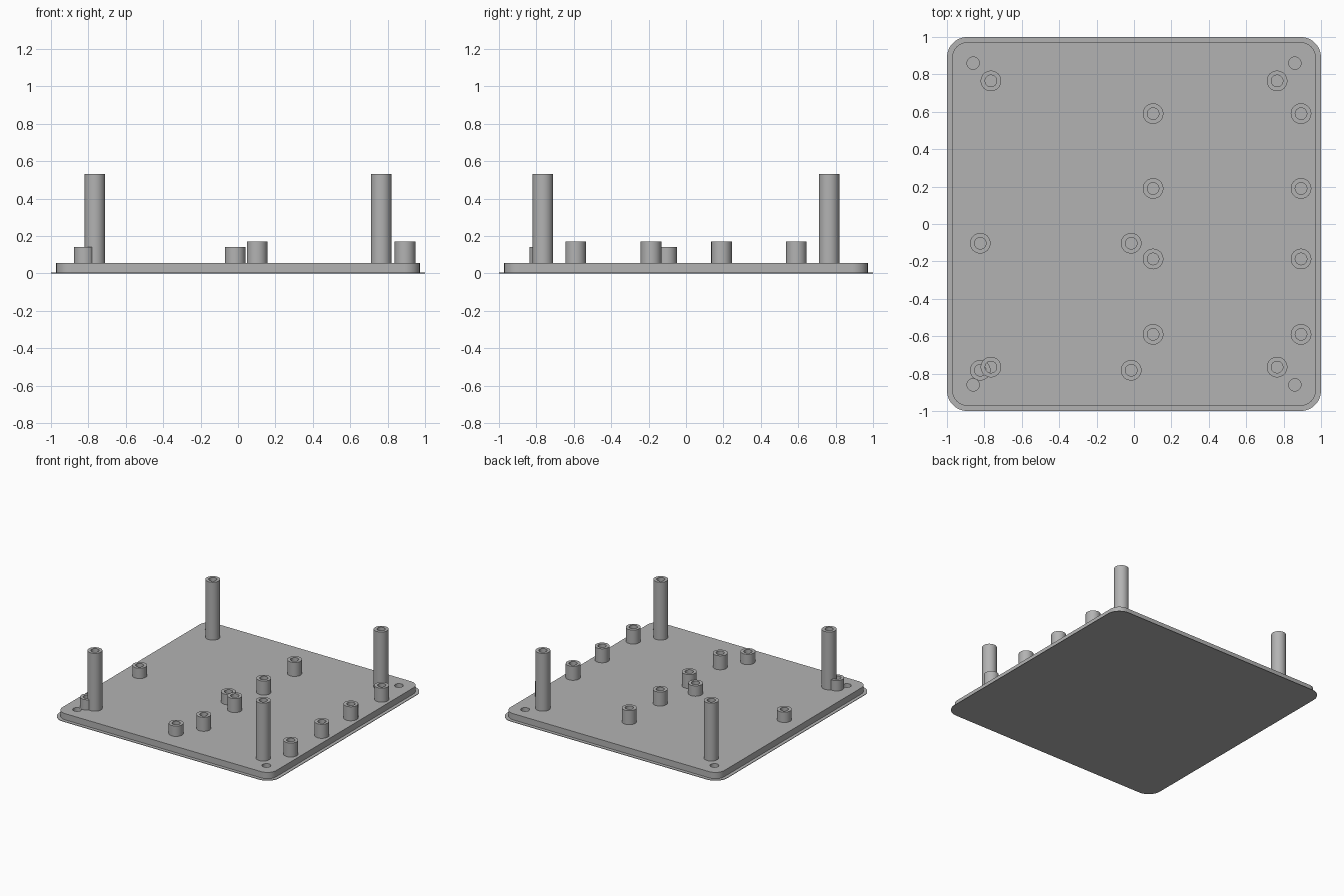
import bpy, bmesh, math

if "Cube" in bpy.data.objects:
    bpy.data.objects.remove(bpy.data.objects["Cube"], do_unlink=True)

GREY = (0.45, 0.45, 0.45, 1)
grey = bpy.data.materials.new("plain grey")
grey.use_nodes = True
grey.diffuse_color = GREY
grey.node_tree.nodes["Principled BSDF"].inputs["Base Color"].default_value = GREY

SEGMENTS = 48
FLANGE_TOP = 0.004
SLAB_TOP = 0.055


def finish(name, bm, location=(0, 0, 0)):
    bmesh.ops.recalc_face_normals(bm, faces=bm.faces)
    mesh = bpy.data.meshes.new(name)
    bm.to_mesh(mesh)
    bm.free()
    obj = bpy.data.objects.new(name, mesh)
    obj.location = location
    bpy.context.collection.objects.link(obj)
    mesh.materials.append(grey)
    return obj


def smooth(obj):
    bpy.ops.object.select_all(action="DESELECT")
    obj.select_set(True)
    bpy.context.view_layer.objects.active = obj
    bpy.ops.object.shade_smooth_by_angle(angle=math.radians(30))


def rounded_plate(name, half, radius, bottom, top):
    """Square plate with rounded corners."""
    bm = bmesh.new()
    verts = []
    for quarter in range(4):
        middle = math.pi / 4 + quarter * math.pi / 2
        cx = math.copysign(half - radius, math.cos(middle))
        cy = math.copysign(half - radius, math.sin(middle))
        for i in range(13):
            a = (quarter + i / 12) * math.pi / 2
            verts.append(bm.verts.new((cx + radius * math.cos(a), cy + radius * math.sin(a), bottom)))
    base = bm.faces.new(verts)
    new = bmesh.ops.extrude_face_region(bm, geom=[base], use_keep_orig=True)["geom"]
    bmesh.ops.translate(bm, vec=(0, 0, top - bottom),
                        verts=[g for g in new if isinstance(g, bmesh.types.BMVert)])
    return finish(name, bm)


def lathe(name, profile, location, closed):
    """Spin a (radius, height) profile around z; open profiles get end caps."""
    bm = bmesh.new()
    rings = []
    for r, z in profile:
        rings.append([bm.verts.new((r * math.cos(a), r * math.sin(a), z))
                      for a in (i * math.tau / SEGMENTS for i in range(SEGMENTS))])
    pairs = list(zip(rings, rings[1:]))
    if closed:
        pairs.append((rings[-1], rings[0]))
    else:
        bm.faces.new(rings[0])
        bm.faces.new(rings[-1])
    for low, high in pairs:
        for i in range(SEGMENTS):
            j = (i + 1) % SEGMENTS
            bm.faces.new((low[i], low[j], high[j], high[i]))
    return finish(name, bm, location)


def standoff(name, x, y, top):
    bottom = SLAB_TOP - 0.01
    profile = [(0.055, bottom), (0.055, top), (0.031, top), (0.031, bottom)]
    smooth(lathe(name, profile, (x, y, 0), True))


# Base: thin flange with the thicker slab on it
smooth(rounded_plate("flange", 1.0, 0.11, 0, FLANGE_TOP))
slab = rounded_plate("slab", 0.972, 0.082, 0.002, SLAB_TOP)

# Blind corner holes with a tiny pilot hole in the middle
hole = [(0.004, 0.008), (0.004, 0.015), (0.033, 0.015), (0.033, 0.1)]
for x in (-0.86, 0.86):
    for y in (-0.86, 0.86):
        cutter = lathe("hole_cutter", hole, (x, y, 0), False)
        cutter.hide_render = True
        mod = slab.modifiers.new("corner hole", "BOOLEAN")
        mod.operation = "DIFFERENCE"
        mod.solver = "EXACT"
        mod.object = cutter
        bpy.context.view_layer.objects.active = slab
        bpy.ops.object.modifier_apply(modifier=mod.name)
        bpy.data.objects.remove(cutter, do_unlink=True)
smooth(slab)

# Tall corner posts
for x in (-0.765, 0.765):
    for y in (-0.765, 0.765):
        standoff("tall_post", x, y, 0.53)

# Medium standoffs in two rows on the left half
for x in (0.102, 0.893):
    for y in (-0.59, -0.187, 0.19, 0.59):
        standoff("medium_standoff", x, y, 0.17)

# Short standoffs in the front right quarter
for x in (-0.822, -0.015):
    for y in (-0.103, -0.782):
        standoff("short_standoff", x, y, 0.14)
